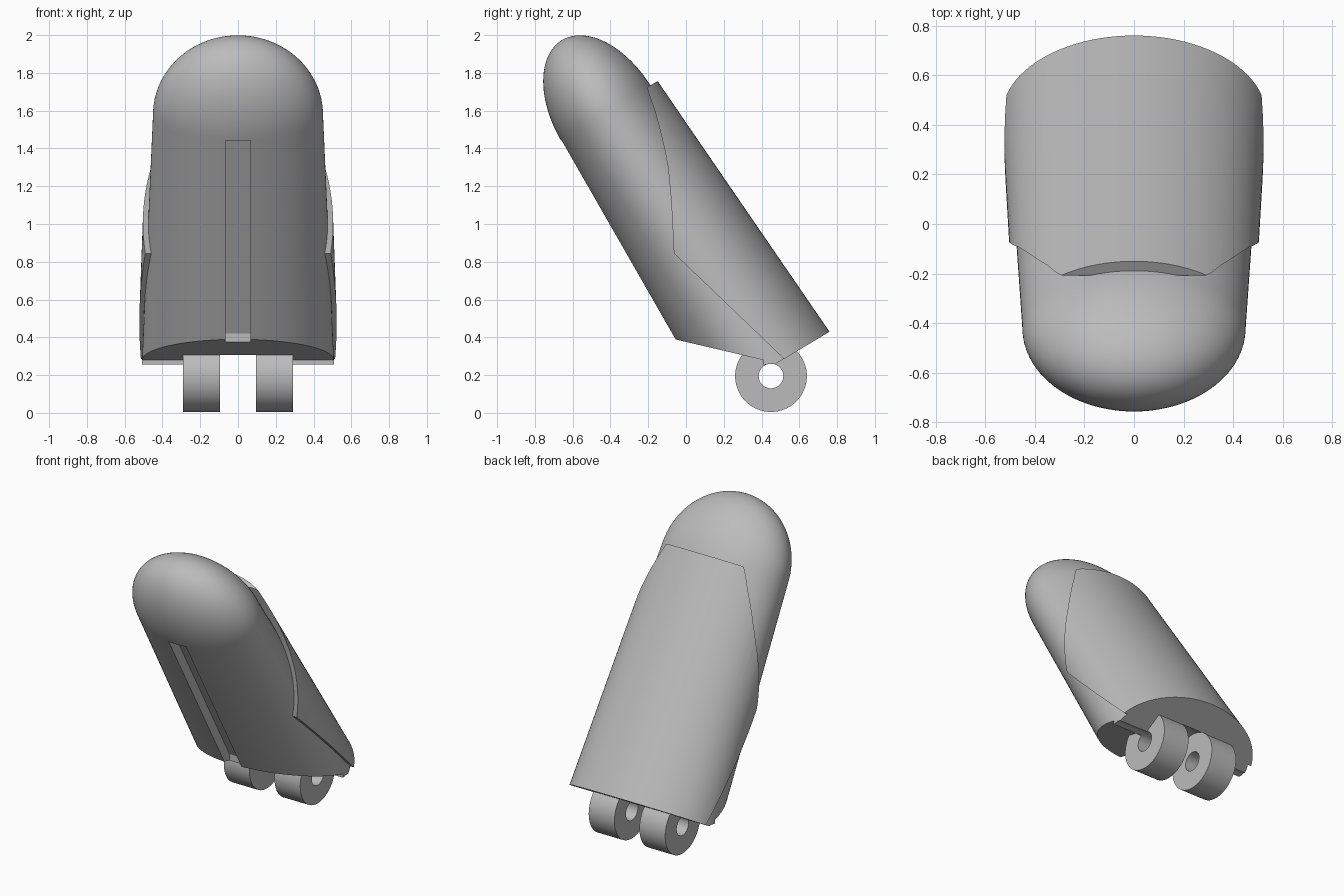
import bpy, bmesh
from math import sin, cos, pi
from mathutils import Vector

cube = bpy.data.objects.get("Cube")
if cube:
    bpy.data.objects.remove(cube, do_unlink=True)

grey = bpy.data.materials.new("plain grey")
grey.use_nodes = True
colour = (0.5, 0.5, 0.5, 1)
grey.diffuse_color = colour
grey.node_tree.nodes["Principled BSDF"].inputs["Base Color"].default_value = colour

# Leaning frame: base centre, long axis and thickness direction
BASE = Vector((0, 0.434, 0.234))
AXIS = Vector((0, -0.515, 0.857)).normalized()
BACK = Vector((0, 0.857, 0.515)).normalized()
LENGTH, DRIFT, SIDES = 1.593, -0.039, 96
PIN = (0.45, 0.195)


def finish(name, bm):
    bmesh.ops.recalc_face_normals(bm, faces=bm.faces)
    mesh = bpy.data.meshes.new(name)
    bm.to_mesh(mesh)
    bm.free()
    ob = bpy.data.objects.new(name, mesh)
    bpy.context.collection.objects.link(ob)
    mesh.materials.append(grey)
    return ob


def loft(name, rings):
    """Skin of ellipses, each given as height, half width and half depth."""
    bm = bmesh.new()
    loops = []
    for t, rx, ry in rings:
        centre = BASE + AXIS * t + BACK * (DRIFT * min(t / LENGTH, 1))
        loops.append([bm.verts.new(centre + Vector((rx * cos(a), 0, 0)) + BACK * (ry * sin(a)))
                      for a in (2 * pi * i / SIDES for i in range(SIDES))])
    for lo, hi in zip(loops, loops[1:]):
        for i in range(SIDES):
            j = (i + 1) % SIDES
            bm.faces.new((lo[i], lo[j], hi[j], hi[i]))
    bm.faces.new(loops[0])
    bm.faces.new(loops[-1])
    return finish(name, bm)


def prism(name, outline, x0, x1):
    """Side outline (y, z) pushed from x0 to x1."""
    bm = bmesh.new()
    face = bm.faces.new([bm.verts.new((x0, y, z)) for y, z in outline])
    made = bmesh.ops.extrude_face_region(bm, geom=[face])["geom"]
    bmesh.ops.translate(bm, vec=(x1 - x0, 0, 0),
                        verts=[v for v in made if isinstance(v, bmesh.types.BMVert)])
    return finish(name, bm)


def disc(name, radius, x0, x1):
    ring = [(PIN[0] + radius * cos(2 * pi * i / 64), PIN[1] + radius * sin(2 * pi * i / 64))
            for i in range(64)]
    return prism(name, ring, x0, x1)


def carve(ob, cutter, operation="DIFFERENCE"):
    cutter.hide_render = True
    mod = ob.modifiers.new("carve", "BOOLEAN")
    mod.operation, mod.object, mod.solver = operation, cutter, "EXACT"
    bpy.context.view_layer.objects.active = ob
    bpy.ops.object.modifier_apply(modifier=mod.name)
    bpy.data.objects.remove(cutter, do_unlink=True)


def taper(t, low, high):
    return low + (high - low) * t / LENGTH


# Body: tapered elliptical column with a rounded tip
rings = [(t, taper(t, 0.51, 0.45), taper(t, 0.35, 0.278)) for t in (-0.2, 0.4, 1.0)]
for i in range(24):
    a = pi / 2 * i / 24
    rings.append((LENGTH + 0.46 * sin(a), 0.45 * cos(a), 0.278 * cos(a)))
rings.append((LENGTH + 0.46, 0.004, 0.003))
body = loft("body", rings)

# Slanted underside with a small step near the hinge
carve(body, prism("underside_cutter", [(-0.6, 0.516), (0.41, 0.28), (0.41, 0.255), (0.47, 0.257),
                                       (1, 0.58), (1, -0.6), (-0.6, -0.6)], -1, 1))
# Long groove down the front
carve(body, prism("groove_cutter", [(0, 0.42), (-0.6, 1.475), (-0.77, 1.38),
                                    (-0.6, 0.2), (0, 0.2)], -0.065, 0.065))

# Raised back shell, trimmed to its side outline
shell = loft("back_shell", [(t, taper(t, 0.533, 0.483), taper(t, 0.38, 0.323))
                            for t in (0, 0.4, 0.8, 1.2, 1.606)])
carve(shell, prism("shell_trim", [(-0.26, 1.9), (-0.2, 1.7), (-0.165, 1.6), (-0.138, 1.5),
                                  (-0.114, 1.4), (-0.095, 1.3), (-0.082, 1.17), (-0.074, 1.05),
                                  (-0.064, 0.845), (0.52, 0.285), (0.67, 0.14), (1.1, 0.1),
                                  (1.1, 2.1)], -1, 1), "INTERSECT")

# Clearance between the lugs and the pin hole
for part in (body, shell):
    carve(part, disc("knuckle_clearance", 0.191, -0.095, 0.095))
carve(body, disc("pin_cutter", 0.065, -1, 1))

# Hinge lugs
parts = [body, shell]
for side, name in ((1, "left_hinge_lug"), (-1, "right_hinge_lug")):
    lug = disc(name, 0.19, side * 0.095, side * 0.29)
    carve(lug, disc("lug_hole", 0.065, -1, 1))
    parts.append(lug)

# Smooth shading with sharp edges kept
for ob in parts:
    bpy.ops.object.select_all(action="DESELECT")
    ob.select_set(True)
    bpy.context.view_layer.objects.active = ob
    bpy.ops.object.shade_smooth_by_angle(angle=pi / 7)
